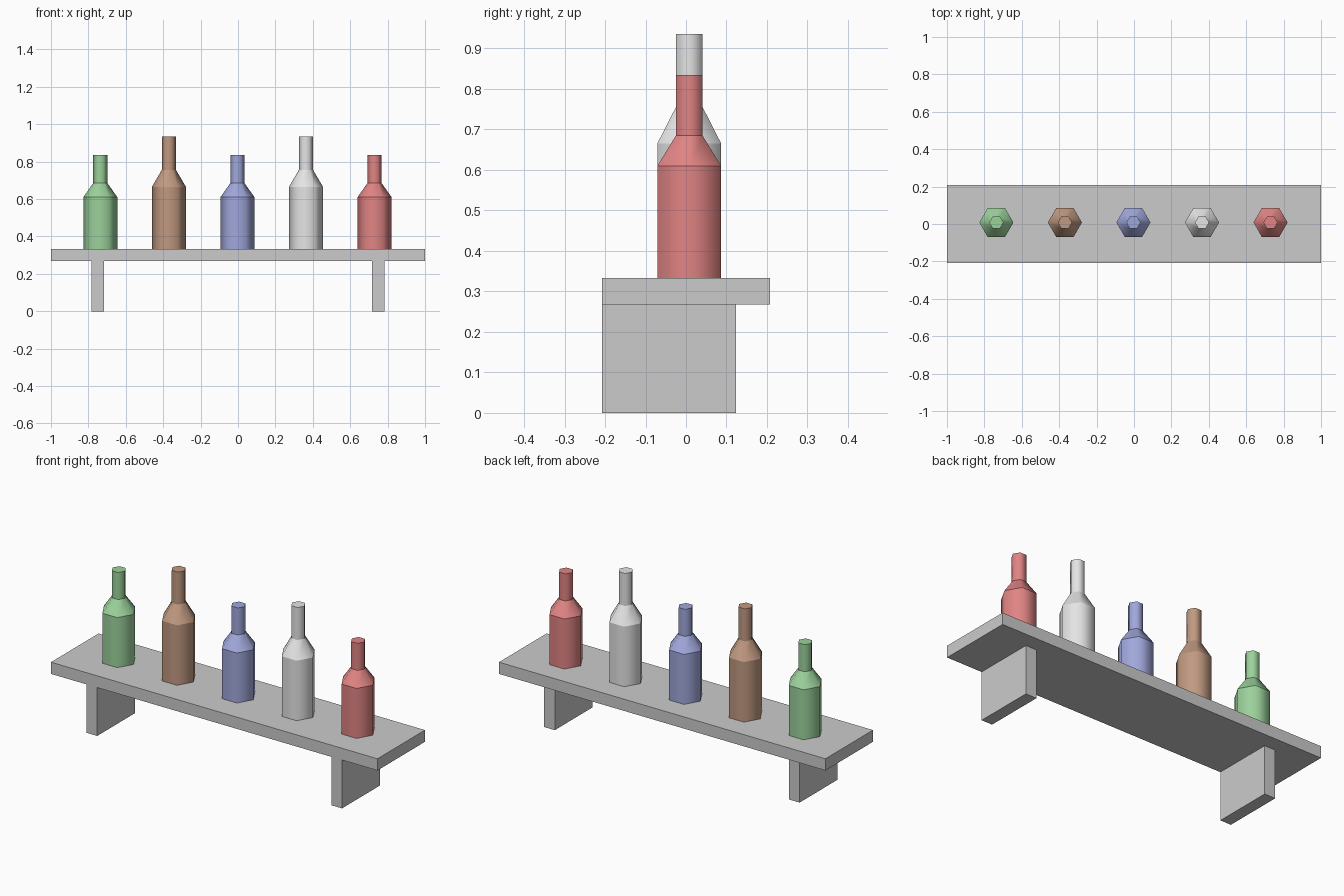
import bpy, bmesh, math

cube = bpy.data.objects.get("Cube")
if cube:
    bpy.data.objects.remove(cube, do_unlink=True)


def material(name, rgb):
    mat = bpy.data.materials.new(name)
    mat.use_nodes = True
    colour = (*rgb, 1.0)
    mat.diffuse_color = colour
    mat.node_tree.nodes["Principled BSDF"].inputs["Base Color"].default_value = colour
    return mat


def add_object(name, bm, mat):
    bmesh.ops.recalc_face_normals(bm, faces=bm.faces[:])
    mesh = bpy.data.meshes.new(name)
    bm.to_mesh(mesh)
    bm.free()
    mesh.materials.append(mat)
    obj = bpy.data.objects.new(name, mesh)
    bpy.context.collection.objects.link(obj)
    return obj


def box(name, low, high, mat):
    bm = bmesh.new()
    bmesh.ops.create_cube(bm, size=1)
    for v in bm.verts:
        v.co = [(a + b) / 2 + c * (b - a) for a, b, c in zip(low, high, v.co)]
    return add_object(name, bm, mat)


def bottle(name, x, stretch, mat):
    """Six-sided bottle: smooth around the sides, crisp at each ring."""
    profile = [(BODY_R, 0), (BODY_R, 0.277), (NECK_R, 0.352), (NECK_R, 0.502)]
    bm = bmesh.new()
    rings = []
    for r, z in profile:
        rings.append([bm.verts.new((r * math.cos(k * math.tau / SIDES),
                                    r * math.sin(k * math.tau / SIDES),
                                    z * stretch)) for k in range(SIDES)])
    for lower, upper in zip(rings, rings[1:]):
        for k in range(SIDES):
            n = (k + 1) % SIDES
            bm.faces.new((lower[k], lower[n], upper[n], upper[k])).smooth = True
    bm.faces.new(rings[0][::-1])
    bm.faces.new(rings[-1])
    for ring in rings:
        for k in range(SIDES):
            bm.edges.get((ring[k - 1], ring[k])).smooth = False
    obj = add_object(name, bm, mat)
    obj.location = (x, 0.008, SHELF_TOP)


SIDES, BODY_R, NECK_R = 6, 0.091, 0.038
SHELF_TOP, SHELF_BASE, DEPTH = 0.333, 0.268, 0.208

# Shelf board and its two supports, flush with the front edge
grey = material("shelf grey", (0.6, 0.6, 0.6))
box("shelf_board", (-1, -DEPTH, SHELF_BASE), (1, DEPTH, SHELF_TOP), grey)
for side, x in (("right", -0.75), ("left", 0.75)):
    box(side + "_support", (x - 0.033, -DEPTH, 0), (x + 0.033, 0.124, SHELF_BASE), grey)

# Row of bottles, alternating short and tall
bottles = [
    ("green", (0.33, 0.64, 0.33), 1.0),
    ("brown", (0.53, 0.32, 0.22), 1.2),
    ("blue", (0.35, 0.39, 0.71), 1.0),
    ("white", (0.78, 0.78, 0.78), 1.2),
    ("red", (0.75, 0.23, 0.23), 1.0),
]
for i, (colour, rgb, stretch) in enumerate(bottles):
    bottle(colour + "_bottle", -0.003 + (i - 2) * 0.3665, stretch,
           material(colour + " glass", rgb))
